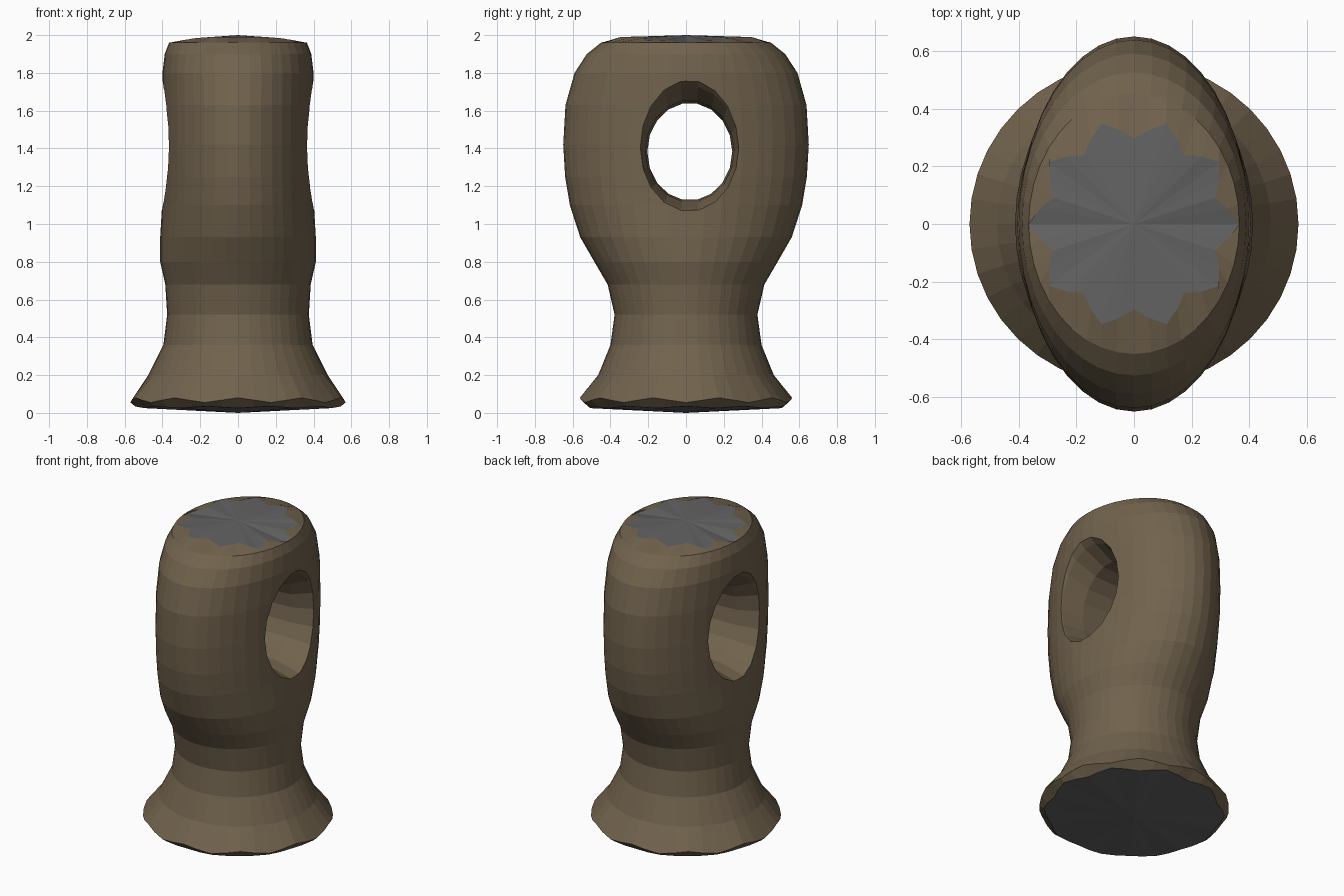
import bpy, bmesh, math

if "Cube" in bpy.data.objects:
    bpy.data.objects.remove(bpy.data.objects["Cube"])

N = 40


def material(name, rgb):
    m = bpy.data.materials.new(name)
    m.diffuse_color = (*rgb, 1)
    m.use_nodes = True
    m.node_tree.nodes["Principled BSDF"].inputs["Base Color"].default_value = m.diffuse_color
    return m


brown = material("earth brown", (0.165, 0.123, 0.074))
grey = material("plain grey", (0.125, 0.125, 0.125))


def loft(name, rings, cap_a, cap_b, mats, cap_mat):
    """Join equal rings of points, closing both ends with a fan."""
    bm = bmesh.new()
    vr = [[bm.verts.new(p) for p in r] for r in rings]
    for a, b in zip(vr, vr[1:]):
        n = len(a)
        for i in range(n):
            j = (i + 1) % n
            bm.faces.new((a[i], a[j], b[j], b[i]))
    for ring, tip in ((vr[0], cap_a), (vr[-1], cap_b)):
        c = bm.verts.new(tip)
        for i in range(len(ring)):
            bm.faces.new((ring[i], ring[(i + 1) % len(ring)], c)).material_index = cap_mat
    bmesh.ops.recalc_face_normals(bm, faces=bm.faces)
    me = bpy.data.meshes.new(name)
    bm.to_mesh(me)
    bm.free()
    for m in mats:
        me.materials.append(m)
    ob = bpy.data.objects.new(name, me)
    bpy.context.collection.objects.link(ob)
    return ob


def wave(i):
    # triangle wave, ten teeth per turn
    return abs(2 - i % 4) / 2


def angle(i, n=N):
    return 2 * math.pi * i / n


# Body profile: height, half width, half depth
profile = [
    (0.20, 0.475, 0.465), (0.36, 0.395, 0.40), (0.52, 0.375, 0.378),
    (0.68, 0.385, 0.415), (0.80, 0.412, 0.485), (0.93, 0.412, 0.56),
    (1.10, 0.402, 0.615), (1.25, 0.398, 0.64), (1.42, 0.395, 0.65),
    (1.63, 0.397, 0.638), (1.80, 0.400, 0.59), (1.90, 0.388, 0.525),
    (1.96, 0.365, 0.45),
]

# Jagged underside edge and foot rim
rings = [
    [((0.515 + 0.03 * wave(i)) * math.cos(angle(i)),
      (0.505 + 0.03 * wave(i)) * math.sin(angle(i)), 0.025 + 0.01 * wave(i)) for i in range(N)],
    [(0.57 * math.cos(angle(i)), 0.562 * math.sin(angle(i)),
      0.055 + 0.025 * wave(i + 2)) for i in range(N)],
]
rings += [[(rx * math.cos(angle(i)), ry * math.sin(angle(i)), z) for i in range(N)]
          for z, rx, ry in profile]

# Star-shaped edge of the top patch, dipping at the sides
top = []
for i in range(N):
    r = 0.295 + 0.07 * wave(i)
    x, y = r * math.cos(angle(i)), r * math.sin(angle(i))
    top.append((x, y, 1.99 - 0.04 * (x / 0.36) ** 4))
rings.append(top)
body = loft("body", rings, (0, 0, 0), (0, 0, 2.0), [brown, grey], 1)

# Flared tunnel running from side to side
M = 18
stations = [(0.0, 0.225, 0.258, 1.383), (0.22, 0.235, 0.27, 1.386),
            (0.36, 0.26, 0.325, 1.405), (0.46, 0.30, 0.38, 1.43)]
stations = [(-x, a, b, c) for x, a, b, c in reversed(stations[1:])] + stations
holes = [[(x, 0.02 + a * math.cos(angle(k, M)), c + b * math.sin(angle(k, M)))
          for k in range(M)] for x, a, b, c in stations]
cutter = loft("tunnel_cutter", holes, (-0.46, 0.02, 1.43), (0.46, 0.02, 1.43), [brown], 0)
cutter.hide_render = True

mod = body.modifiers.new("tunnel", "BOOLEAN")
mod.operation = "DIFFERENCE"
mod.object = cutter
mod.solver = "EXACT"
bpy.context.view_layer.objects.active = body
bpy.ops.object.modifier_apply(modifier=mod.name)
bpy.data.objects.remove(cutter, do_unlink=True)
